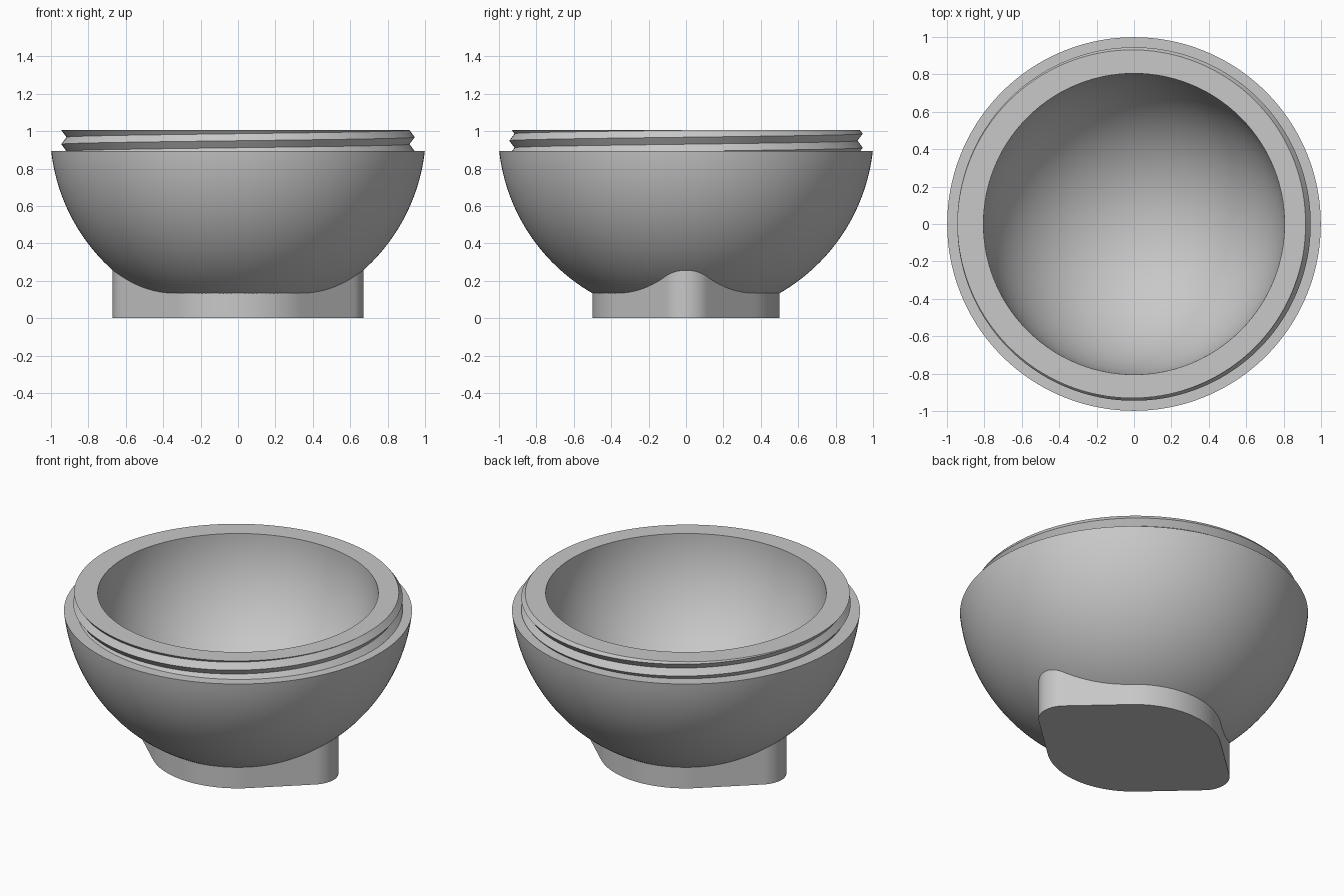
import bpy, bmesh, math
from math import sin, cos, pi, sqrt

if "Cube" in bpy.data.objects:
    bpy.data.objects.remove(bpy.data.objects["Cube"], do_unlink=True)

R = 1.005                    # outer sphere radius, also its centre height
INNER = 0.805                # hollow radius
LEDGE, TOP = 0.893, 1.005    # bottom and top of the threaded neck
PITCH, CREST, ROOT = 0.075, 0.945, 0.917
SEGS = 160

grey = bpy.data.materials.new("plain grey")
grey.use_nodes = True
grey.diffuse_color = (0.58, 0.58, 0.58, 1)
grey.node_tree.nodes["Principled BSDF"].inputs["Base Color"].default_value = grey.diffuse_color


def finish(name, bm):
    bmesh.ops.recalc_face_normals(bm, faces=bm.faces)
    mesh = bpy.data.meshes.new(name)
    bm.to_mesh(mesh)
    bm.free()
    obj = bpy.data.objects.new(name, mesh)
    bpy.context.collection.objects.link(obj)
    mesh.materials.append(grey)
    bpy.ops.object.select_all(action='DESELECT')
    obj.select_set(True)
    bpy.context.view_layer.objects.active = obj
    bpy.ops.object.shade_smooth_by_angle(angle=math.radians(25))
    return obj


def thread_radius(z, turn):
    # Triangle wave that climbs one pitch per turn
    phase = ((z - TOP) / PITCH - turn + 0.5) % 1.0
    return CREST - (CREST - ROOT) * (1 - abs(2 * phase - 1))


def bowl_profile(turn):
    # Outer shell from the foot up to the ledge
    start, end = math.acos(1 - 0.02 / R), math.acos(1 - LEDGE / R)
    pts = [(0, 0.02)]
    for i in range(41):
        a = start + (end - start) * i / 40
        pts.append((R * sin(a), R - R * cos(a)))
    # Helical ridges and grooves, clipped to the neck
    for k in range(-8, 5):
        z = TOP + PITCH * (turn + k / 2)
        z = min(TOP, max(LEDGE, z))
        pts.append((thread_radius(z, turn), z))
    # Flat rim and hemispherical hollow
    for i in range(41):
        a = pi / 2 * (1 - i / 40)
        pts.append((INNER * sin(a), TOP - INNER * cos(a)))
    return pts


# Bowl with threaded neck
bm = bmesh.new()
columns = []
for s in range(SEGS + 1):
    turn = s / SEGS
    a = 2 * pi * turn
    columns.append([bm.verts.new((r * cos(a), r * sin(a), z)) for r, z in bowl_profile(turn)])
for c, d in zip(columns, columns[1:]):
    for i in range(len(c) - 1):
        bm.faces.new((c[i], d[i], d[i + 1], c[i + 1]))
bmesh.ops.remove_doubles(bm, verts=bm.verts, dist=0.00002)
bmesh.ops.dissolve_degenerate(bm, edges=bm.edges, dist=0.00002)
finish("threaded_bowl", bm)

# Foot outline: a round middle blended by tangents into two small rounded ends
MID, END, OFFSET = 0.5, 0.15, 0.52
tangent = math.acos((MID - END) / OFFSET)


def arc(cx, radius, a0, a1, n):
    return [(cx + radius * cos(a0 + (a1 - a0) * i / n),
             radius * sin(a0 + (a1 - a0) * i / n)) for i in range(n + 1)]


def line(p, q, n=12):
    return [(p[0] + (q[0] - p[0]) * i / n, p[1] + (q[1] - p[1]) * i / n) for i in range(1, n)]


half = arc(OFFSET, END, -tangent, tangent, 24)
middle = arc(0, MID, tangent, pi - tangent, 32)
half += line(half[-1], middle[0]) + middle
half += line(middle[-1], (-half[0][0], -half[0][1]))
outline = half + [(-x, -y) for x, y in half]

# Foot, its top following the underside of the bowl
bm = bmesh.new()
low = [bm.verts.new((x, y, 0)) for x, y in outline]
high = [bm.verts.new((x, y, R - sqrt(R * R - x * x - y * y) + 0.012)) for x, y in outline]
centre = bm.verts.new((0, 0, 0.1))
bm.faces.new(low)
for i in range(len(low)):
    j = (i + 1) % len(low)
    bm.faces.new((low[i], low[j], high[j], high[i]))
    bm.faces.new((high[i], high[j], centre))
finish("foot", bm)
